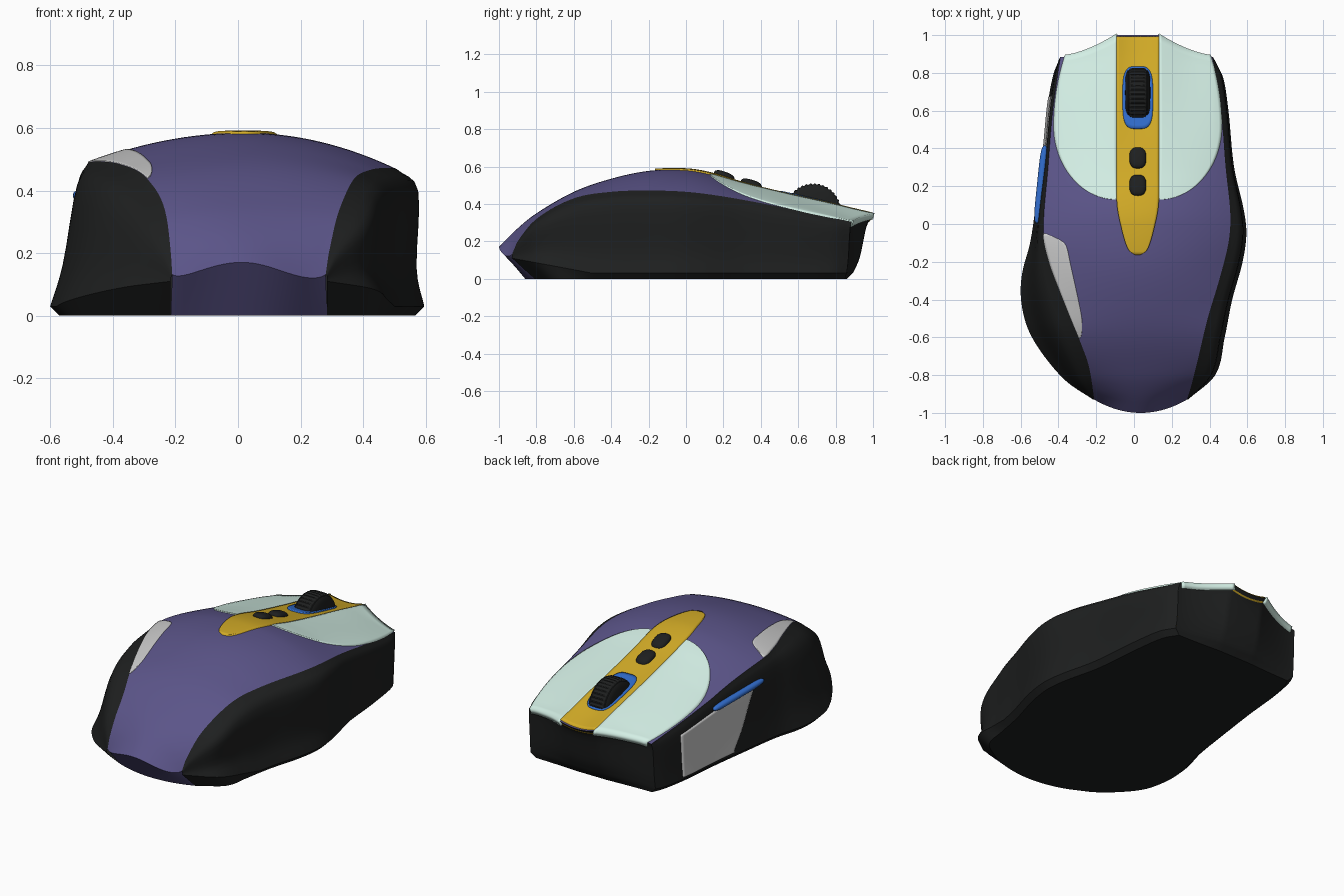
import bpy, bmesh, math
from mathutils import Vector

if "Cube" in bpy.data.objects:
    bpy.data.objects.remove(bpy.data.objects["Cube"])

def material(name, rgb):
    m = bpy.data.materials.new(name)
    m.diffuse_color = (*rgb, 1)
    m.use_nodes = True
    m.node_tree.nodes["Principled BSDF"].inputs["Base Color"].default_value = m.diffuse_color
    return m

PURPLE = material("purple", (.105, .09, .25))
BLACK = material("black", (.013, .014, .014))
MINT = material("mint", (.66, .87, .79))
GOLD = material("gold", (.65, .41, .02))
BLUE = material("blue", (.03, .15, .6))

def clamp(v): return max(0.0, min(1.0, v))
def lerp(a, b, t): return a + (b - a) * t

def curve(*pts):
    """Smooth curve value(y) through (y, value) pairs."""
    n = len(pts)
    slope = [(pts[min(i+1, n-1)][1] - pts[max(i-1, 0)][1]) /
             (pts[min(i+1, n-1)][0] - pts[max(i-1, 0)][0]) for i in range(n)]
    def f(y):
        y = max(pts[0][0], min(pts[-1][0], y))
        i = max(k for k in range(n-1) if pts[k][0] <= y)
        (y0, a), (y1, b) = pts[i], pts[i+1]
        h = y1 - y0
        t = (y - y0) / h
        return ((2*t**3 - 3*t*t + 1)*a + (t**3 - 2*t*t + t)*h*slope[i]
                + (3*t*t - 2*t**3)*b + (t**3 - t*t)*h*slope[i+1])
    return f

# Lengthwise profiles: crown height, colour-split edge, widest outline
crown = curve((-1, .17), (-.9, .27), (-.8, .35), (-.6, .465), (-.4, .535), (-.2, .577), (0, .583),
              (.12, .565), (.3, .515), (.55, .455), (.8, .4), (1, .35))
edge_z = curve((-1, .02), (-.94, .11), (-.9, .2), (-.8, .32), (-.6, .43), (-.4, .465), (-.2, .472),
               (0, .465), (.2, .44), (.5, .385), (.885, .305))
edge_x = {1: curve((-1, .24), (-.93, .28), (-.75, .33), (-.5, .39), (-.3, .45), (-.1, .5), (.05, .51),
                   (.3, .485), (.6, .46), (.885, .415)),
          -1: curve((-1, .2), (-.93, .21), (-.75, .24), (-.61, .29), (-.5, .335), (-.35, .395),
                    (-.2, .45), (-.05, .48), (.3, .455), (.6, .43), (.885, .39))}
outline = {1: curve((-.93, .285), (-.8, .43), (-.6, .48), (-.4, .52), (-.2, .575), (-.05, .595),
                    (.08, .58), (.3, .53), (.6, .5), (.8, .47), (.885, .425)),
           -1: curve((-.93, .215), (-.84, .35), (-.72, .46), (-.6, .54), (-.5, .58), (-.37, .6),
                     (-.25, .59), (-.1, .55), (.1, .52), (.4, .48), (.65, .455), (.82, .425), (.885, .4))}
CX = .02
REAR, FRONT = -.93, .885

def edge_height(side, y):
    return edge_z(y) + (.02 * max(0, 1 - (y + .2)**2 / .36) if side < 0 else 0)

def nose(x):
    return .115 * clamp((.4 - abs(x - CX)) / .29) ** 1.6

def height(x, y):
    """Top surface height, with dished buttons and a grooved centre."""
    side = 1 if x > CX else -1
    f = (x - CX) / (side * edge_x[side](y) - CX)
    z = crown(y) - (crown(y) - edge_height(side, y)) * f * f
    d, ramp = abs(x - CX), clamp((y - .2) / .7)
    z -= .016 * ramp * math.sin(math.pi * clamp((d - .11) / .3))
    return z - .02 * ramp * max(0, 1 - (d / .11)**2)

def top_pt(u, t):
    yb = lerp(REAR, FRONT, t)
    x = lerp(-edge_x[-1](yb), edge_x[1](yb), u)
    y = yb - .07 * (1 - (2*u - 1)**2) * (1 - t)**2 + nose(x) * t**6
    return Vector((x, y, height(x, y)))

def side_pt(side, y, s):
    """Side wall: s = 0 at the bottom, 1 at the crease, 4 at the top edge."""
    e, o, ze = edge_x[side](y), outline[side](y), edge_height(side, y)
    rear = clamp((-.5 - y) / .43)
    zc = .03 + .08 * rear
    fw, fs = (.72, .78) if side > 0 else (.8, .5)
    xs = curve((1, o), (2, lerp(e, o, fw)), (3, lerp(e, o, fs)), (4, e))
    zs = curve((1, zc), (2, lerp(zc, ze, .28)), (3, lerp(zc, ze, .84)), (4, ze))
    x, z = xs(s), zs(s)
    low = clamp(1 - s)
    x -= .03 * (1 - rear) * low
    yy = y + .12 * rear * low - .035 * (1 - s / 4) * clamp((y - .6) / .285)
    return Vector((side * x, yy, z * (1 - low)))

def add_grid(bm, f, n, m):
    v = [[bm.verts.new(f(i / n, j / m)) for j in range(m + 1)] for i in range(n + 1)]
    for i in range(n):
        for j in range(m):
            bm.faces.new((v[i][j], v[i+1][j], v[i+1][j+1], v[i][j+1]))
    return v

def finish(name, bm, mat, facing=None, thick=0, angle=40):
    bmesh.ops.remove_doubles(bm, verts=bm.verts, dist=1e-5)
    bmesh.ops.recalc_face_normals(bm, faces=bm.faces)
    if facing:
        total = sum((f.normal * f.calc_area() for f in bm.faces), Vector())
        if total.dot(Vector(facing)) < 0:
            bmesh.ops.reverse_faces(bm, faces=bm.faces)
    me = bpy.data.meshes.new(name)
    bm.to_mesh(me)
    bm.free()
    ob = bpy.data.objects.new(name, me)
    bpy.context.collection.objects.link(ob)
    if mat:
        me.materials.append(mat)
    bpy.ops.object.select_all(action='DESELECT')
    ob.select_set(True)
    bpy.context.view_layer.objects.active = ob
    bpy.ops.object.shade_smooth_by_angle(angle=math.radians(angle))
    if thick:
        mod = ob.modifiers.new("thickness", 'SOLIDIFY')
        mod.thickness, mod.offset = thick, -1
    return ob

def patch(name, f, n, m, mat, facing=(0, 0, 1), thick=.02):
    bm = bmesh.new()
    add_grid(bm, f, n, m)
    return finish(name, bm, mat, facing, thick)

NU, NT, NS = 48, 72, 16

# Black side and front shell with flat bottom
def front_wall(u, k):
    p = side_pt(-1, FRONT, 4*k).lerp(side_pt(1, FRONT, 4*k), u)
    top = top_pt(u, 1)
    flat = side_pt(-1, FRONT, 4).lerp(side_pt(1, FRONT, 4), u)
    return p + (top - flat) * Vector((k, 0, 0)).x if k == 1 else \
        p + Vector((0, (top.y - flat.y) * lerp(.1, 1, k), (top.z - flat.z) * k))

def rear_wall(u, k):
    low = side_pt(-1, REAR, 0).lerp(side_pt(1, REAR, 0), u)
    low.y -= .05 * (1 - (2*u - 1)**2)
    return low.lerp(top_pt(u, 0), k)

bm = bmesh.new()
rails = [add_grid(bm, lambda t, k, s=s: side_pt(s, lerp(REAR, FRONT, t), 4*k), NT, NS) for s in (-1, 1)]
wall = add_grid(bm, front_wall, NU, NS)
for i in range(NT):
    bm.faces.new((rails[0][i][0], rails[0][i+1][0], rails[1][i+1][0], rails[1][i][0]))
bm.faces.new([c[0] for c in wall])
bm.faces.new([bm.verts.new(rear_wall(i / 16, 0)) for i in range(17)])
finish("side_shell", bm, BLACK, (0, 0, -1))

# Purple top shell wrapping down the rear
bm = bmesh.new()
add_grid(bm, top_pt, NU, NT)
add_grid(bm, rear_wall, NU, 4)
finish("top_shell", bm, PURPLE, (0, 0, 1), angle=30)

# Mint click buttons
def click_button(side):
    def f(u, v):
        v = v ** 1.8
        yb = lerp(.13, .895, v)
        if yb < .52:
            d = .332 * math.sqrt(max(0, 1 - ((.52 - yb) / .39)**2))
        else:
            d = .332 - .057 * ((yb - .52) / .365)**2
        x = CX + side * (.114 + u * d)
        y = yb + nose(x) * v**3
        return Vector((x, y, height(x, y) + .006))
    return f
for side, label in ((-1, "left"), (1, "right")):
    patch(label + "_click_button", click_button(side), 20, 40, MINT, thick=.035)

# Gold centre strip with tapered tail
strip_w = curve((-.165, .012), (-.155, .035), (-.12, .058), (-.03, .085), (.1, .11), (.3, .112), (1, .112))
def strip(u, v):
    y = lerp(-.165, .992, v)
    x = CX + (2*u - 1) * strip_w(y)
    return Vector((x, y, height(x, y) + .008))
patch("centre_strip", strip, 16, 60, GOLD, thick=.035)

# Blue wheel surround
def surround(u, v):
    a, r = 2 * math.pi * u, lerp(.3, 1, v)
    sx, sy = math.cos(a), math.sin(a)
    x = CX + .08 * r * math.copysign(abs(sx)**.55, sx)
    y = .67 + .165 * r * math.copysign(abs(sy)**.55, sy)
    return Vector((x, y, height(x, y) + .014))
patch("wheel_surround", surround, 48, 6, BLUE, thick=.012)

# Ribbed scroll wheel
def wheel(u, v):
    a = 2 * math.pi * u
    w = 2*v - 1
    r = .15 * (1 - abs(w)**5) ** .3 if abs(w) < 1 else 0
    if abs(w) < .65:
        r -= .005 * (round(u * 160) % 4 < 2)
    if .6 < abs(w) < .72:
        r -= .006
    return Vector((CX + .07 * w, .68 + r * math.cos(a), .36 + r * math.sin(a)))
bm = bmesh.new()
add_grid(bm, wheel, 160, 24)
finish("scroll_wheel", bm, BLACK)

# Two small black buttons behind the wheel
for n, y in enumerate((.35, .205)):
    bm = bmesh.new()
    bmesh.ops.create_uvsphere(bm, u_segments=32, v_segments=16, radius=1)
    for p in bm.verts:
        q = Vector([math.copysign(abs(c)**.75, c) for c in p.co])
        py = y + q.y * .056
        p.co = (CX + q.x * .045, py, height(CX, py) + .004 + q.z * .028)
    finish(f"small_button_{n + 1}", bm, BLACK)

# Grey inlay on the upper left shoulder
inlay_x = curve((-.61, -.289), (-.595, -.28), (-.55, -.275), (-.48, -.28), (-.2, -.34), (-.13, -.355),
                (-.1, -.37), (-.075, -.41), (-.05, -.47))
def inlay(u, v):
    y = lerp(-.61, -.05, v)
    x = lerp(-edge_x[-1](y), inlay_x(y), u)
    return Vector((x, y, height(x, y) + .004))
patch("shoulder_inlay", inlay, 10, 36, None, thick=.01)

# Grey panel on the left side
def panel(u, v):
    back = lerp(.26, .06, v ** 1.5)
    y = lerp(back, .68, u)
    return side_pt(-1, y, lerp(1.15, 2.95, v)) + Vector((-.004, 0, 0))
patch("side_panel", panel, 24, 20, None, (-1, 0, 0), .012)

# Blue thumb button
def thumb(u, v):
    a, w = 2 * math.pi * u, 2*v - 1
    r = (1 - abs(w)**6) ** .5 if abs(w) < 1 else 0
    x = lerp(-.515, -.472, v)
    return Vector((x + .02 * r * math.cos(a), lerp(.0, .42, v), lerp(.388, .352, v) + .018 * r * math.sin(a)))
bm = bmesh.new()
add_grid(bm, thumb, 20, 32)
finish("thumb_button", bm, BLUE)
